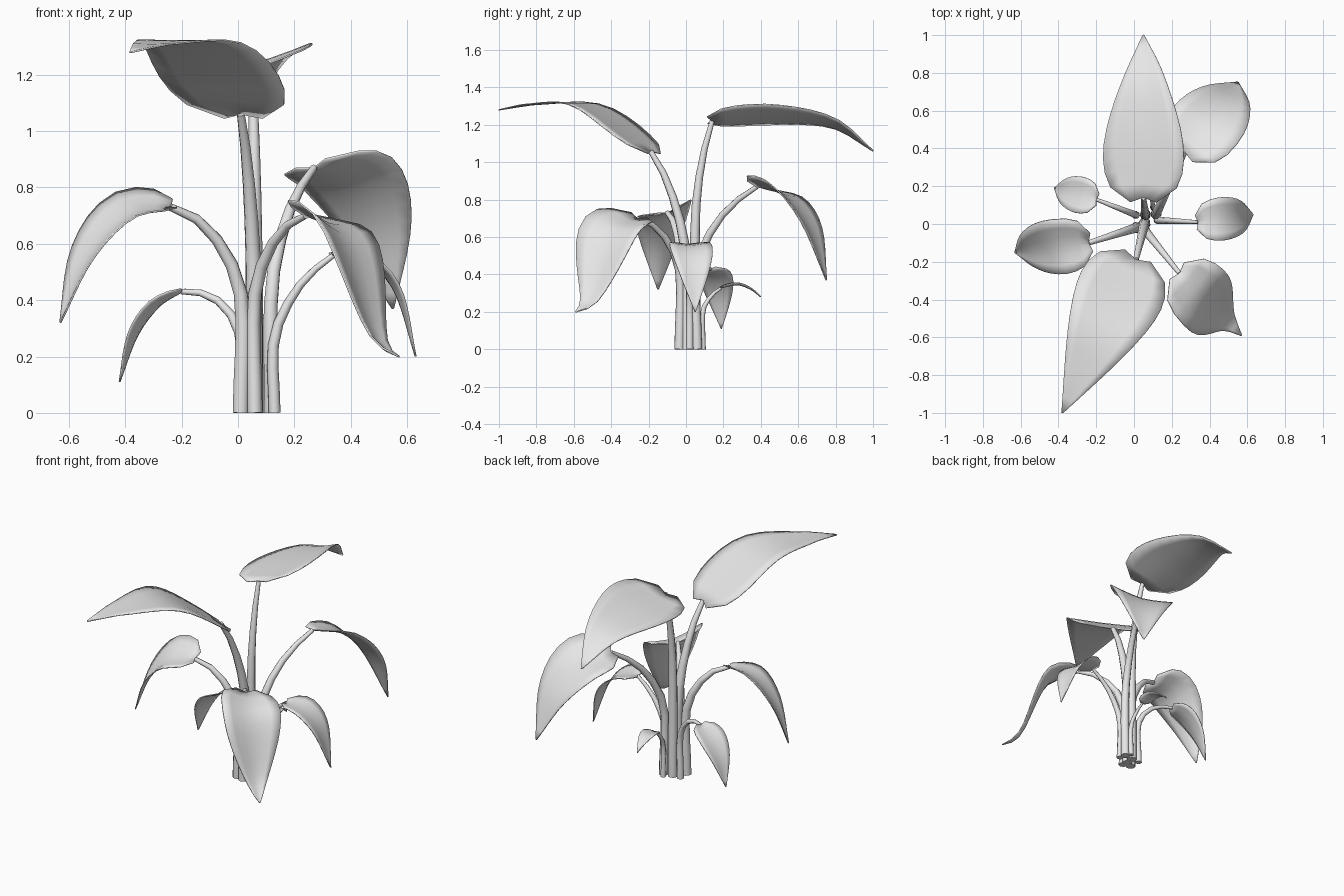
import bpy
import math
from mathutils import Vector

cube = bpy.data.objects.get("Cube")
if cube:
    bpy.data.objects.remove(cube)

grey = bpy.data.materials.new("plain grey")
grey.use_nodes = True
grey.diffuse_color = (0.8, 0.8, 0.8, 1)
grey.node_tree.nodes["Principled BSDF"].inputs["Base Color"].default_value = grey.diffuse_color

RINGS, ACROSS, STEPS = 12, 6, 8


def spline(points, count):
    """Evenly stepped smooth curve through the points."""
    p = [2 * points[0] - points[1]] + points + [2 * points[-1] - points[-2]]
    dense = []
    for a, b, c, d in zip(p, p[1:], p[2:], p[3:]):
        for k in range(20):
            t = k / 20
            dense.append(b + ((c - a) * t + (2 * a - 5 * b + 4 * c - d) * t**2
                              + (3 * b - a - 3 * c + d) * t**3) / 2)
    dense.append(points[-1])
    lengths = [0]
    for a, b in zip(dense, dense[1:]):
        lengths.append(lengths[-1] + (b - a).length)
    out, j = [], 0
    for k in range(count + 1):
        goal = lengths[-1] * k / count
        while j < len(dense) - 2 and lengths[j + 1] < goal:
            j += 1
        out.append(dense[j].lerp(dense[j + 1], (goal - lengths[j]) / (lengths[j + 1] - lengths[j])))
    return out


def between(start, end, fraction, height):
    """Point part of the way along in plan, at its own height."""
    point = start.lerp(end, fraction)
    point.z = height
    return point


def finish(name, mesh):
    mesh.materials.clear()
    mesh.materials.append(grey)
    obj = bpy.data.objects.new(name, mesh)
    bpy.context.collection.objects.link(obj)
    bpy.ops.object.select_all(action="DESELECT")
    obj.select_set(True)
    bpy.context.view_layer.objects.active = obj
    bpy.ops.object.shade_smooth_by_angle(angle=0.9)
    return obj


def leaf(name, midrib, half_width, cup, roll):
    """Cupped, pointed blade swept along its midrib; roll lifts its right edge."""
    mid = spline(midrib, RINGS)
    heading = mid[-1] - mid[0]
    side = Vector((heading.y, -heading.x, 0)).normalized()
    verts, faces = [], []
    for i, p in enumerate(mid):
        s = i / RINGS
        tangent = (mid[min(i + 1, RINGS)] - mid[max(i - 1, 0)]).normalized()
        up = side.cross(tangent)
        width = math.sin(math.pi * (0.1 + 0.9 * s**0.6)) + 0.02
        for j in range(ACROSS + 1):
            t = 2 * j / ACROSS - 1
            lobe = 0.12 * half_width * abs(t) * (1 - s)
            verts.append(p + side * t * half_width * width
                         + up * width * (cup * abs(t)**1.5 + roll * t) - tangent * lobe)
    row = ACROSS + 1
    for i in range(RINGS):
        for j in range(ACROSS):
            a = i * row + j
            faces.append((a, a + 1, a + row + 1, a + row))
    mesh = bpy.data.meshes.new(name)
    mesh.from_pydata(verts, [], faces)
    solid = finish(name, mesh).modifiers.new("thickness", "SOLIDIFY")
    solid.thickness = 0.006
    solid.offset = 0


def stem(name, path, radius):
    """Tapered round tube."""
    curve = bpy.data.curves.new(name, "CURVE")
    curve.dimensions = "3D"
    curve.bevel_depth = radius
    curve.bevel_resolution = 2
    curve.use_fill_caps = True
    line = curve.splines.new("POLY")
    line.points.add(STEPS)
    for i, p in enumerate(spline(path, STEPS)):
        line.points[i].co = (*p, 1)
        line.points[i].radius = 1 - 0.55 * (i / STEPS)**2
    source = bpy.data.objects.new(name, curve)
    bpy.context.collection.objects.link(source)
    graph = bpy.context.evaluated_depsgraph_get()
    mesh = bpy.data.meshes.new_from_object(source.evaluated_get(graph))
    bpy.data.objects.remove(source)
    finish(name, mesh)


def frond(name, bend, elbow, top, radius, shoulder, droop, tip, half_width, cup, roll=0):
    """Stem rising straight to its bend, then leaning out to carry one leaf."""
    bend, top, tip = Vector(bend), Vector(top), Vector(tip)
    foot = between(bend, bend, 0, 0)
    stem(name + "_stem", [foot, bend, between(bend, top, 0.45, elbow), top], radius)
    midrib = [top, between(top, tip, 0.4, shoulder), between(top, tip, 0.75, droop), tip]
    leaf(name + "_leaf", midrib, half_width, cup, roll)


# Tall fronds
frond("back", bend=(.06, .05, .7), elbow=1.03, top=(.05, .14, 1.22), radius=.03,
      shoulder=1.235, droop=1.2, tip=(.05, 1, 1.06), half_width=.21, cup=.02, roll=.055)
frond("front", bend=(.055, 0, .5), elbow=.86, top=(.01, -.19, 1.06), radius=.032,
      shoulder=1.295, droop=1.31, tip=(-.38, -1, 1.28), half_width=.23, cup=.005)

# Middle fronds
frond("back_left", bend=(.12, .06, .45), elbow=.73, top=(.27, .38, .87), radius=.028,
      shoulder=.82, droop=.65, tip=(.55, .75, .37), half_width=.19, cup=.03, roll=.05)
frond("front_left", bend=(.06, -.035, .42), elbow=.63, top=(.24, -.26, .7), radius=.027,
      shoulder=.62, droop=.27, tip=(.57, -.59, .2), half_width=.175, cup=.035, roll=.045)
frond("right", bend=(.01, -.02, .42), elbow=.65, top=(-.24, -.1, .73), radius=.03,
      shoulder=.7, droop=.55, tip=(-.63, -.15, .32), half_width=.145, cup=.035, roll=.045)

# Low fronds
frond("left", bend=(.13, .02, .27), elbow=.46, top=(.34, .01, .56), radius=.021,
      shoulder=.54, droop=.43, tip=(.63, .05, .2), half_width=.112, cup=.015)
frond("back_right", bend=(.005, .05, .28), elbow=.41, top=(-.2, .13, .43), radius=.021,
      shoulder=.375, droop=.27, tip=(-.42, .19, .11), half_width=.095, cup=.015)
frond("small_back", bend=(.1, .09, .2), elbow=.285, top=(.09, .19, .33), radius=.016,
      shoulder=.345, droop=.32, tip=(.07, .4, .28), half_width=.05, cup=.01)
